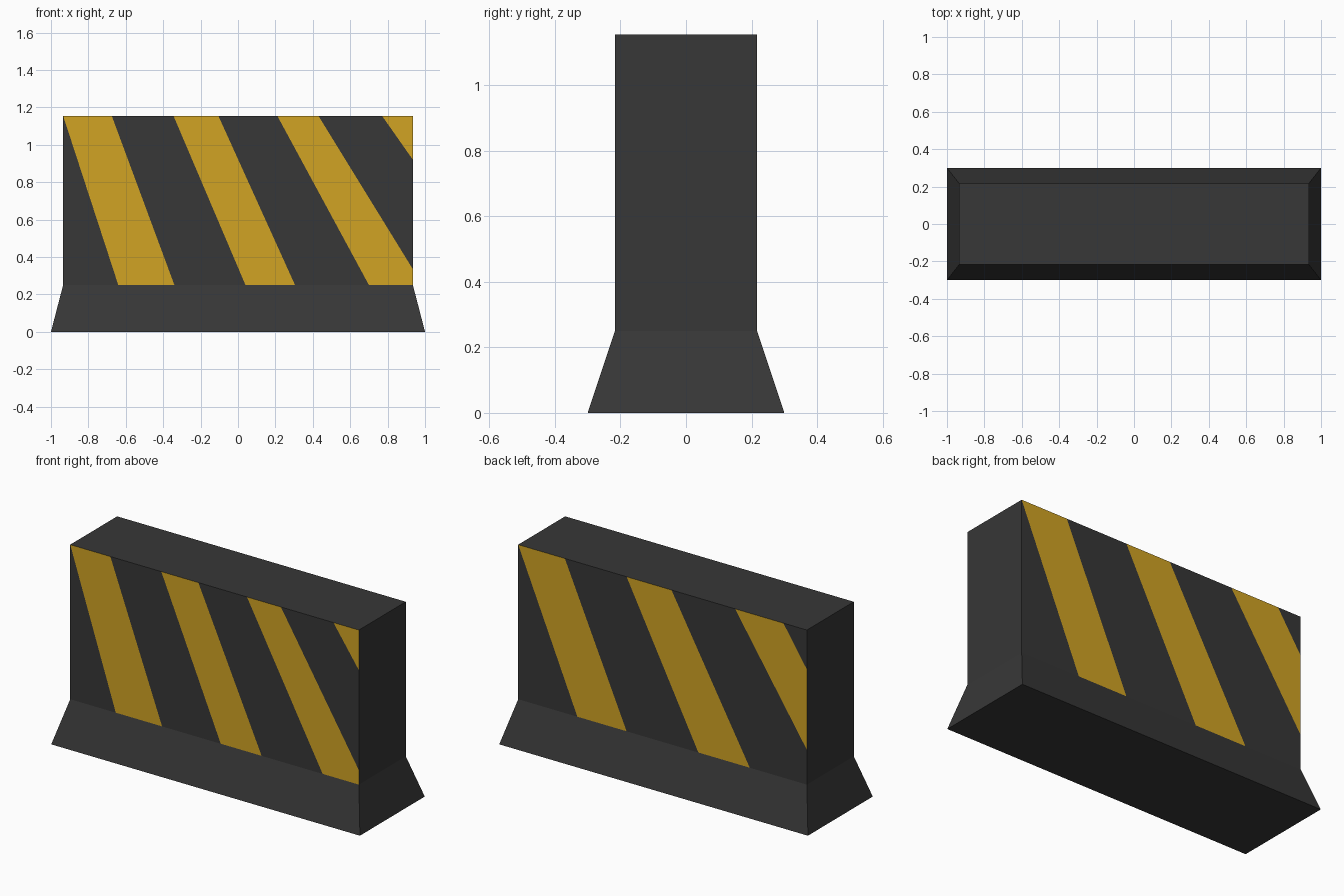
import bpy, bmesh
from mathutils import Vector

if "Cube" in bpy.data.objects:
    bpy.data.objects.remove(bpy.data.objects["Cube"])

Z_BASE, Z_TOP = 0.25, 1.155


def material(name, rgb):
    m = bpy.data.materials.new(name)
    m.diffuse_color = (*rgb, 1)
    m.use_nodes = True
    m.node_tree.nodes["Principled BSDF"].inputs["Base Color"].default_value = m.diffuse_color
    return m


dark = material("dark grey", (0.038, 0.038, 0.038))
yellow = material("warning yellow", (0.64, 0.37, 0.017))

# Barrier body: flared foot and upright wall as stacked rectangles
bm = bmesh.new()
rings = []
for hx, hy, z in [(1.0, 0.30, 0), (0.935, 0.217, Z_BASE), (0.935, 0.217, Z_TOP)]:
    rings.append([bm.verts.new((sx * hx, sy * hy, z))
                  for sx, sy in [(-1, -1), (1, -1), (1, 1), (-1, 1)]])
bm.faces.new(rings[0][::-1])
bm.faces.new(rings[-1])
for a, b in zip(rings, rings[1:]):
    for i in range(4):
        j = (i + 1) % 4
        bm.faces.new((a[i], a[j], b[j], b[i]))
bm.normal_update()

# Stripe edges per side, seen from outside: (across at top, across at bottom)
front = [(-0.935, -0.64), (-0.675, -0.34), (-0.345, 0.04), (-0.105, 0.305),
         (0.21, 0.70), (0.43, 0.987), (0.77, 1.405)]
back = [(-0.935, -0.552), (-0.633, -0.233), (-0.233, 0.232), (0.058, 0.565),
        (0.47, 1.07), (0.783, 1.38)]


def wall_faces(side):
    return [f for f in bm.faces if f.normal.y * side > 0.99]


# Cut the stripes into each wall, then colour every second band
for side, lines in ((-1, front), (1, back)):
    for top, bottom in lines:
        faces = wall_faces(side)
        edges = {e for f in faces for e in f.edges}
        verts = {v for f in faces for v in f.verts}
        normal = Vector((-side * (Z_TOP - Z_BASE), 0, bottom - top)).normalized()
        bmesh.ops.bisect_plane(bm, geom=faces + list(edges) + list(verts), dist=1e-5,
                               plane_co=(-side * top, 0, Z_TOP), plane_no=normal)
        bm.normal_update()
    for f in wall_faces(side):
        c = f.calc_center_median()
        t = (Z_TOP - c.z) / (Z_TOP - Z_BASE)
        passed = sum(-side * c.x > top + (bottom - top) * t for top, bottom in lines)
        f.material_index = passed % 2

mesh = bpy.data.meshes.new("striped_barrier")
bm.to_mesh(mesh)
bm.free()
mesh.materials.append(dark)
mesh.materials.append(yellow)
bpy.context.collection.objects.link(bpy.data.objects.new("striped_barrier", mesh))
